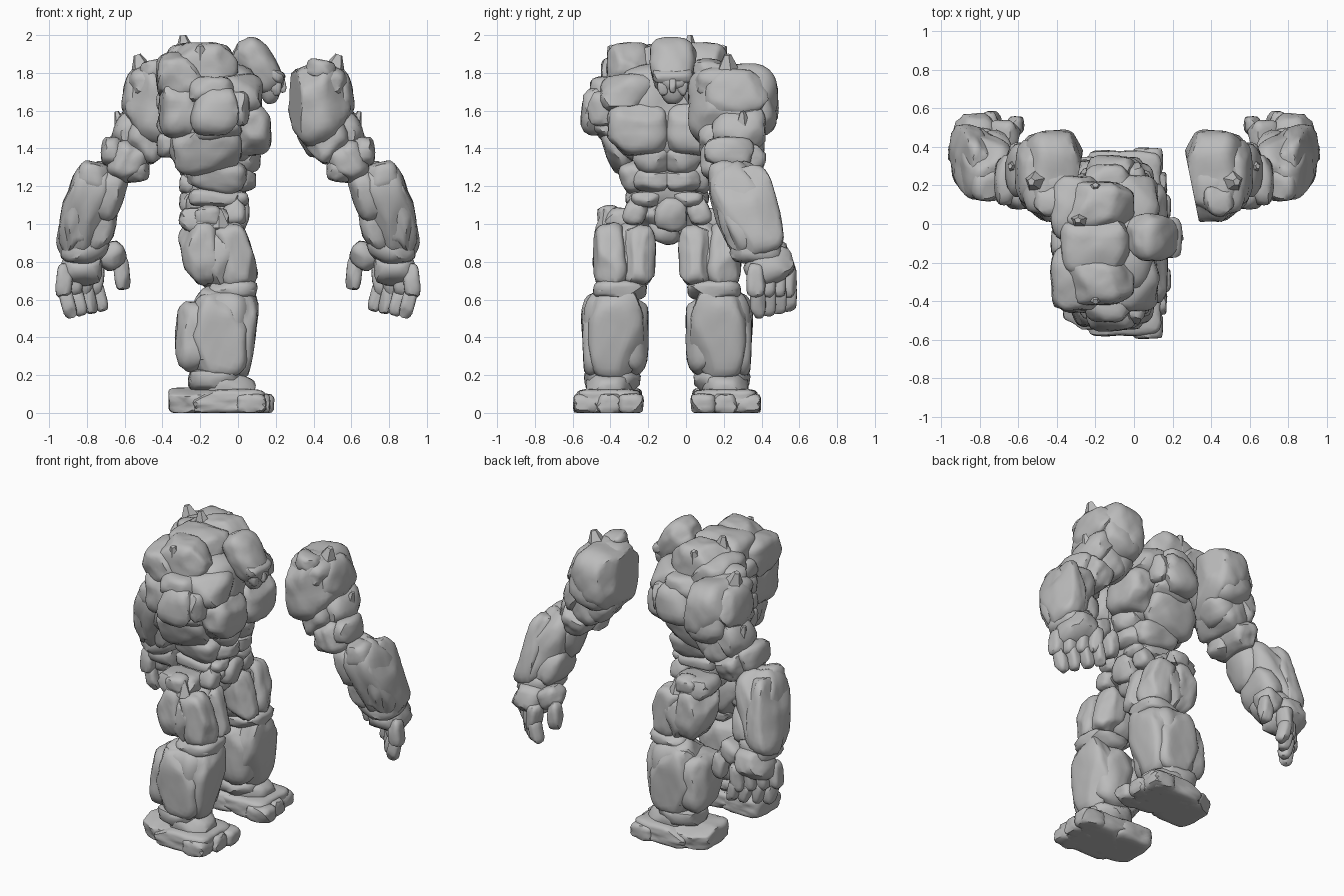
import bpy, bmesh, math, random
from mathutils import Vector, Matrix, noise

default = bpy.data.objects.get("Cube")
if default:
    bpy.data.objects.remove(default, do_unlink=True)

random.seed(11)
MIDLINE = -0.1   # the body is symmetric about this y

stone = bpy.data.materials.new("grey_stone")
stone.use_nodes = True
stone.diffuse_color = (0.5, 0.5, 0.5, 1)
stone.node_tree.nodes["Principled BSDF"].inputs["Base Color"].default_value = stone.diffuse_color


def finish(bm, name):
    mesh = bpy.data.meshes.new(name)
    bm.to_mesh(mesh)
    mesh.materials.append(stone)
    for face in mesh.polygons:
        face.use_smooth = True
    mesh.set_sharp_from_angle(angle=math.radians(38))
    obj = bpy.data.objects.new(name, mesh)
    bpy.context.collection.objects.link(obj)


def mirrored(bm, axis, centre):
    for v in bm.verts:
        v.co[axis] = 2 * centre - v.co[axis]
    bmesh.ops.reverse_faces(bm, faces=bm.faces)


def place(bm, name, at, half, lean, roll, twin, cut=False):
    """Scale, turn and move a unit shape, then add its mirror twin."""
    turn = Matrix.Rotation(lean, 3, "Y") @ Matrix.Rotation(roll, 3, "X")
    for v in bm.verts:
        v.co = turn @ (v.co * Vector(half)) + Vector(at)
        v.co.z = max(v.co.z, 0)
        if cut:      # flat severed end of the arm
            v.co.x = max(v.co.x, 0.34 - 0.2 * v.co.y)
    if twin == "x":
        finish(bm, "left_" + name)
        mirrored(bm, 0, 0)
        finish(bm, "right_" + name)
    elif twin == "y":
        finish(bm, "back_" + name)
        mirrored(bm, 1, MIDLINE)
        finish(bm, "front_" + name)
    else:
        finish(bm, name)
    bm.free()


def boulder(name, at, half, lean=0, roll=0, twin="", chips=10, taper=0, square=3.8, cut=False):
    """Rounded block with randomly chipped flat sides, narrower below by the taper."""
    bm = bmesh.new()
    bmesh.ops.create_icosphere(bm, subdivisions=4 if max(half) > 0.15 else 3, radius=1)
    planes = []
    for _ in range(chips):
        normal = Vector([random.gauss(0, 1) for _ in range(3)]).normalized()
        planes.append((normal, random.uniform(0.9, 1.05)))
    shift = Vector([random.uniform(-9, 9) for _ in range(3)])
    for v in bm.verts:
        p = v.co / sum(abs(c) ** square for c in v.co) ** (1 / square)
        for normal, reach in planes:
            over = p.dot(normal) - reach
            if over > 0:
                p -= normal * over * 0.9
        p *= 1 + 0.06 * noise.noise(p * 1.8 + shift) + 0.025 * noise.noise(p * 4 + shift)
        narrow = 1 + taper * (p.z - 1) / 2
        v.co = Vector((p.x * narrow, p.y * narrow, p.z))
    place(bm, name, at, half, lean, roll, twin, cut)


def spike(name, at, half, lean=0, roll=0, twin=""):
    bm = bmesh.new()
    bmesh.ops.create_cone(bm, cap_ends=True, segments=5, radius1=1, radius2=0.2, depth=2)
    place(bm, name, at, half, lean, roll, twin)


def mid(name, x, dy, z, sx, sy, sz, **more):
    boulder(name, (x, MIDLINE + dy, z), (sx, sy, sz), **more)


def pair(name, x, dy, z, sx, sy, sz, **more):
    boulder(name, (x, MIDLINE + dy, z), (sx, sy, sz), twin="y", **more)


def arm(name, x, y, z, sx, sy, sz, **more):
    boulder(name, (x, y, z), (sx, sy, sz), twin="x", **more)


# Feet, with the toes turned slightly outwards
pair("foot_sole", -.05, .31, .06, .19, .17, .065, chips=2, square=7)
pair("heel", -.22, .29, .065, .145, .155, .07, chips=2, square=6)
pair("instep", -.04, .31, .13, .13, .12, .08, lean=.2, chips=6)
pair("ankle", -.11, .29, .17, .15, .15, .08)
for i, dy in enumerate((.19, .31, .43)):
    pair(f"toe_{i}", .11 - .02 * i, dy, .048, .08, .066, .052, chips=3, square=6)

# Shins
pair("shin", -.1, .27, .42, .16, .17, .24, lean=.08)
pair("shin_plate", 0, .27, .43, .095, .15, .25, lean=.11)
pair("shin_outer_plate", -.1, .37, .41, .15, .085, .22)
pair("calf", -.22, .27, .4, .11, .16, .19)
pair("knee_joint", -.03, .25, .65, .13, .14, .06)

# Thighs and hips
pair("thigh", -.1, .23, .83, .15, .16, .17, lean=-.3)
pair("thigh_inner_block", -.01, .15, .83, .09, .09, .16, lean=-.3)
pair("thigh_outer_block", -.02, .3, .83, .1, .09, .17, lean=-.3)
pair("thigh_back_block", -.19, .24, .85, .11, .15, .17, lean=-.2)
pair("hip_block", -.18, .24, 1.02, .13, .12, .07)
pair("hip_knob", -.16, .31, 1.04, .07, .06, .06)
pair("hip_front_plate", -.02, .17, 1.06, .06, .06, .07, roll=.4)
spike("hip_spike", (-.1, MIDLINE + .33, 1.03), (.06, .05, .05), twin="y")
mid("pelvis", -.13, 0, 1.06, .15, .17, .12)
mid("loin_plate", 0, .02, 1.05, .06, .085, .09)
mid("crotch", -.09, 0, .96, .11, .11, .07, taper=.4)

# Waist and belly
mid("waist", -.12, 0, 1.24, .18, .17, .18, taper=.15)
pair("belt_stone", -.01, .11, 1.13, .07, .08, .04)
pair("side_belt_stone", -.13, .16, 1.14, .13, .06, .05)
pair("belly_plate", .01, .08, 1.23, .085, .1, .06)
pair("upper_belly_plate", .03, .08, 1.34, .09, .1, .07)
pair("lower_rib_block", -.12, .16, 1.27, .16, .09, .09, roll=-.3, lean=.2)
for row in range(3):
    mid(f"lower_spine_{row}", -.25, 0, 1.12 + .09 * row, .06, .09, .06)

# Chest
mid("rib_cage", -.12, 0, 1.58, .24, .27, .27)
pair("breast_plate", .05, .155, 1.5, .125, .16, .135, chips=6)
pair("flank", -.16, .22, 1.41, .18, .11, .15, roll=-.35)
pair("collar_block", -.01, .2, 1.69, .14, .15, .11)
pair("shoulder_blade", -.28, .18, 1.62, .14, .18, .17)
pair("lower_back_block", -.24, .14, 1.42, .12, .15, .12)
pair("armpit_block", -.12, .3, 1.51, .14, .09, .07, chips=16)
pair("shoulder_stump", -.12, .35, 1.6, .13, .11, .13, chips=16)
pair("shoulder_crown", -.14, .32, 1.71, .13, .09, .07, chips=16)
pair("shoulder_chip", .0, .34, 1.61, .06, .08, .09, chips=16)
pair("trapezius", -.18, .19, 1.82, .18, .13, .14)
pair("nape_block", -.3, .18, 1.78, .13, .17, .13)
mid("back_hump", -.2, 0, 1.83, .18, .17, .13)
mid("neck", .0, .02, 1.74, .12, .11, .1)
for row in range(4):
    mid(f"spine_stone_{row}", -.36, 0, 1.42 + .11 * row, .07, .09, .07)
spike("back_spike", (-.28, MIDLINE + .12, 1.92), (.09, .07, .08), lean=-.15)
spike("shoulder_spike", (-.2, MIDLINE + .28, 1.89), (.08, .07, .06), roll=-.4, twin="y")

# Head, narrowing to the chin
mid("skull", .11, .03, 1.83, .115, .14, .165, lean=-.65, chips=3, taper=.3, square=2.8)
mid("brow", .19, .03, 1.79, .06, .105, .035, lean=.5, chips=3)
mid("nose", .235, .03, 1.74, .018, .018, .045, lean=-.2, chips=3)
mid("jaw", .17, .03, 1.71, .075, .095, .075, chips=5, taper=.5, square=3)
for side, where in ((-1, "front"), (1, "back")):
    mid(where + "_cheek", .2, .03 + .05 * side, 1.72, .035, .035, .04, chips=4, taper=.3)

# Shoulders and upper arms
arm("shoulder", .42, .25, 1.63, .17, .235, .21, lean=-.3, cut=True)
arm("shoulder_cap", .44, .21, 1.74, .14, .18, .1, lean=.1, cut=True, square=2.8)
arm("shoulder_outer", .52, .27, 1.69, .09, .17, .13, lean=-.2, square=3)
arm("shoulder_back", .44, .37, 1.61, .13, .11, .15, cut=True)
spike("arm_spike", (.51, .22, 1.82), (.1, .1, .08), lean=.3, twin="x")
arm("shoulder_knob", .44, .12, 1.82, .08, .08, .05, lean=.2, cut=True)
arm("biceps", .47, .24, 1.45, .12, .17, .14, lean=-.5)
arm("triceps", .56, .28, 1.51, .09, .14, .13, lean=-.4)
arm("inner_arm_block", .41, .27, 1.47, .09, .14, .11, lean=-.5, cut=True)
spike("elbow_spike", (.62, .3, 1.52), (.06, .07, .08), lean=.3, twin="x")
arm("elbow", .58, .25, 1.33, .1, .17, .11, lean=-.4)
arm("elbow_knob", .66, .23, 1.38, .065, .13, .08)
arm("elbow_inner_knob", .54, .18, 1.28, .07, .09, .06)

# Forearms
arm("forearm", .79, .31, 1.08, .13, .16, .25, lean=-.25, roll=.25)
arm("forearm_guard", .84, .33, 1.06, .095, .16, .24, lean=-.2, roll=.25)
arm("forearm_inner_block", .68, .26, 1.16, .08, .13, .14, lean=-.35, roll=.2)
arm("forearm_lower_block", .73, .34, .98, .08, .14, .13, lean=-.2, roll=.2)
arm("forearm_head", .76, .22, 1.25, .09, .1, .08, lean=-.3)

# Hands
arm("wrist", .81, .37, .87, .13, .14, .08)
arm("palm", .83, .44, .78, .11, .13, .1, roll=.3)
arm("thumb_base", .67, .46, .83, .08, .08, .07, lean=.5)
arm("thumb", .615, .51, .74, .042, .05, .09, lean=.1, chips=5)
for i in range(4):
    x, y = .92 - .055 * i, .37 + .055 * i
    arm(f"knuckle_{i}", x, y, .7, .045, .05, .09, lean=-.1, chips=6)
    arm(f"fingertip_{i}", x - .02, y + .01, .58 + .012 * i, .037, .042, .08, lean=.25, chips=6)
